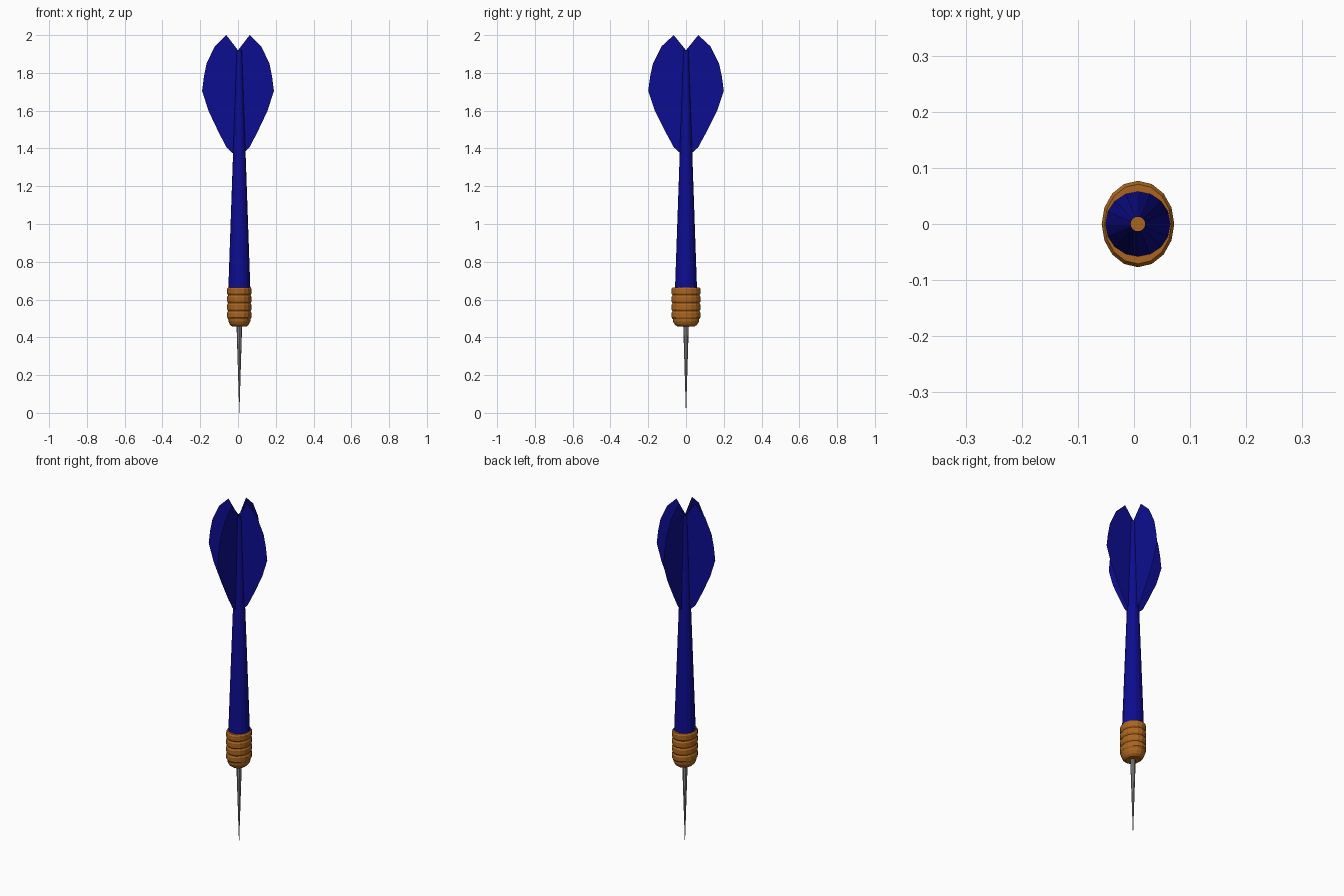
import bpy
import bmesh
import math

if "Cube" in bpy.data.objects:
    bpy.data.objects.remove(bpy.data.objects["Cube"], do_unlink=True)

AXIS_X = 0.007  # the body sits slightly off the fin centre


def make_material(name, rgb):
    mat = bpy.data.materials.new(name)
    mat.use_nodes = True
    mat.diffuse_color = (*rgb, 1)
    mat.node_tree.nodes["Principled BSDF"].inputs["Base Color"].default_value = (*rgb, 1)
    return mat


blue = make_material("deep blue", (0.004, 0.004, 0.28))
brass = make_material("brass brown", (0.40, 0.13, 0.014))
steel = make_material("steel grey", (0.25, 0.25, 0.25))


def finish(name, bm, mat):
    mesh = bpy.data.meshes.new(name)
    bm.to_mesh(mesh)
    bm.free()
    mesh.materials.append(mat)
    obj = bpy.data.objects.new(name, mesh)
    bpy.context.collection.objects.link(obj)
    return obj


def lathe(name, profile, sides, mat, squash=1.0, caps=True):
    """Stack rings of (radius, z), bottom to top, into a turned body."""
    bm = bmesh.new()
    rings = []
    for r, z in profile:
        angles = [2 * math.pi * i / sides for i in range(sides)]
        rings.append([bm.verts.new((AXIS_X + squash * r * math.cos(a), r * math.sin(a), z))
                      for a in angles])
    for low, high in zip(rings, rings[1:]):
        for i in range(sides):
            j = (i + 1) % sides
            bm.faces.new((low[i], low[j], high[j], high[i]))
    if caps:
        bm.faces.new(rings[0][::-1])
        bm.faces.new(rings[-1])
    return finish(name, bm, mat)


# Needle point
lathe("needle_point", [(0.0005, 0.0), (0.015, 0.47)], 8, steel)

# Ribbed oval grip: rounded base, then a stack of bulging rings
grip = [(0.045, 0.457), (0.06, 0.468), (0.069, 0.485), (0.07, 0.497)]
ring_height = 0.042
for k in range(4):
    z = 0.497 + k * ring_height
    grip += [(0.077, z + 0.009), (0.077, z + ring_height - 0.009), (0.071, z + ring_height)]
lathe("ribbed_grip", grip, 16, brass, squash=0.84)

# Tapered hollow shaft, open at the top
lathe("tapered_shaft", [(0.058, 0.665), (0.033, 1.38), (0.013, 1.92)], 16, blue, caps=False)

# Crossed flight fins, each a thin sheet mirrored about the shaft
OUTLINE = [(0, 1.92), (0.065, 2.0), (0.13, 1.94), (0.175, 1.85), (0.19, 1.78), (0.2, 1.705),
           (0.165, 1.6), (0.11, 1.49), (0.064, 1.405), (0.03, 1.375), (0, 1.375)]


def fin(name, place):
    bm = bmesh.new()
    for side in (-1, 1):
        bm.faces.new([bm.verts.new(place(side * u, z)) for u, z in OUTLINE])
    bmesh.ops.remove_doubles(bm, verts=bm.verts, dist=0.0001)
    return finish(name, bm, blue)


fin("side_fins", lambda u, z: (u * 0.95, 0, z))
fin("front_back_fins", lambda u, z: (AXIS_X, u, z))
